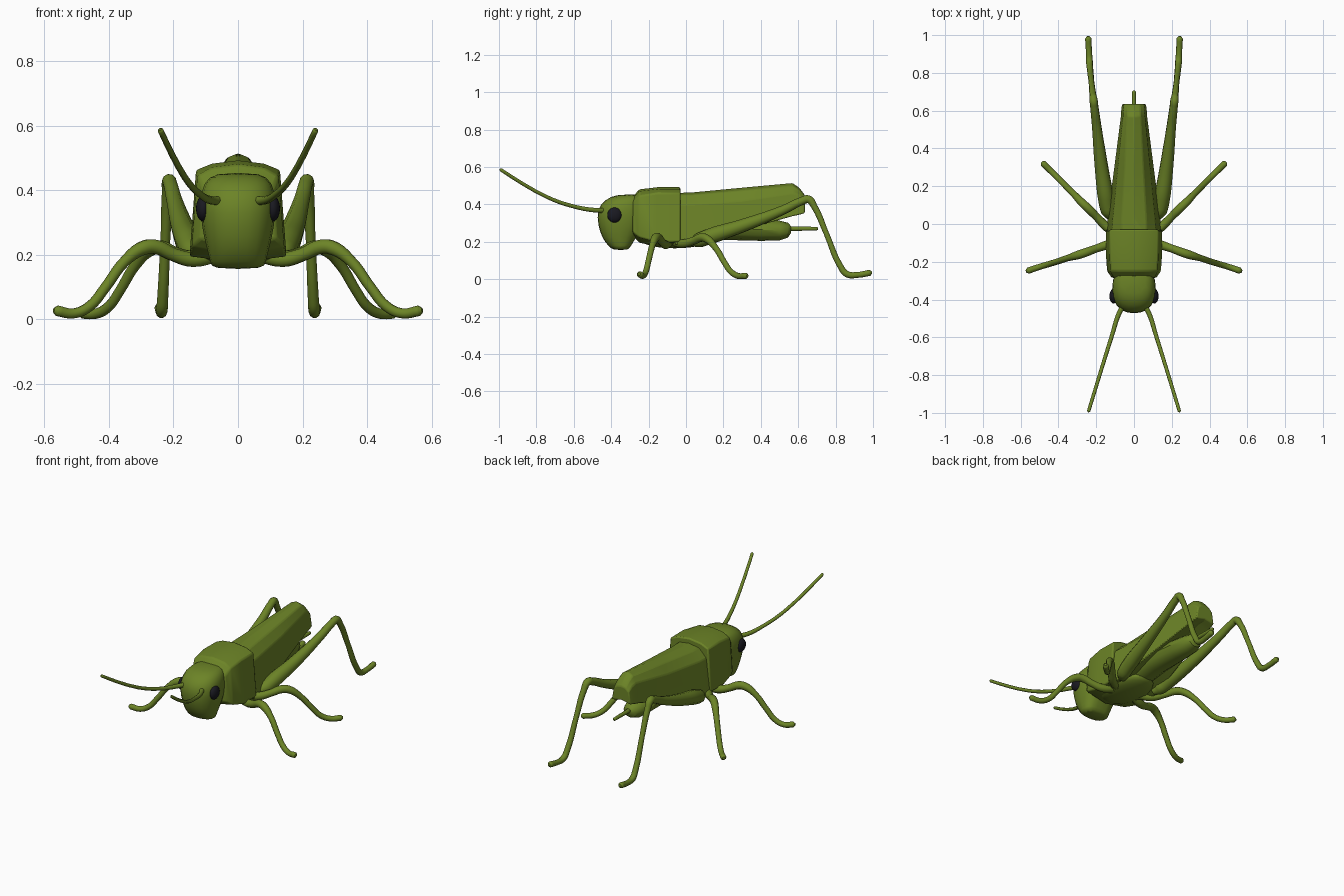
import bpy, bmesh
from math import sin, cos, pi, radians
from mathutils import Vector


def material(name, rgb):
    m = bpy.data.materials.new(name)
    m.diffuse_color = (*rgb, 1)
    return m


GREEN = material("leaf_green", (0.15, 0.23, 0.02))
BLACK = material("eye_black", (0.01, 0.01, 0.015))


def finish(ob, mat, angle=35):
    bpy.ops.object.select_all(action='DESELECT')
    ob.select_set(True)
    bpy.context.view_layer.objects.active = ob
    ob.data.materials.clear()
    ob.data.materials.append(mat)
    bpy.ops.object.shade_smooth_by_angle(angle=radians(angle))
    return ob


def mirror(ob):
    ob.modifiers.new("mirror", 'MIRROR').use_mirror_merge = False


def loft(name, halves, subsurf=0, bevel=0, angle=35):
    """Skin half rings (first and last point on x = 0), reflected in x."""
    bm = bmesh.new()
    rings = []
    for half in halves:
        pts = list(half) + [(-x, y, z) for x, y, z in half[-2:0:-1]]
        rings.append([bm.verts.new(p) for p in pts])
    n = len(rings[0])
    for a, b in zip(rings, rings[1:]):
        for i in range(n):
            j = (i + 1) % n
            bm.faces.new((a[i], a[j], b[j], b[i]))
    bm.faces.new(rings[0])
    bm.faces.new(rings[-1])
    bmesh.ops.recalc_face_normals(bm, faces=bm.faces)
    me = bpy.data.meshes.new(name)
    bm.to_mesh(me)
    bm.free()
    ob = bpy.data.objects.new(name, me)
    bpy.context.collection.objects.link(ob)
    finish(ob, GREEN, angle)
    if bevel:
        b = ob.modifiers.new("bevel", 'BEVEL')
        b.width, b.segments, b.angle_limit = bevel, 2, radians(25)
    if subsurf:
        s = ob.modifiers.new("round", 'SUBSURF')
        s.levels = s.render_levels = subsurf
    return ob


def tube(name, pts, mirrored=True):
    """Smooth tapering tube through (x, y, z, radius) points, rounded tip."""
    cu = bpy.data.curves.new(name, 'CURVE')
    cu.dimensions = '3D'
    cu.bevel_depth, cu.bevel_resolution = 1, 3
    cu.resolution_u, cu.use_fill_caps = 5, True
    a, b = Vector(pts[-2][:3]), Vector(pts[-1][:3])
    r = pts[-1][3]
    tip = b + (b - a).normalized() * r * 0.7
    pts = pts + [(*tip, r * 0.45)]
    sp = cu.splines.new('BEZIER')
    sp.bezier_points.add(len(pts) - 1)
    for bp, p in zip(sp.bezier_points, pts):
        bp.co, bp.radius = p[:3], p[3]
        bp.handle_left_type = bp.handle_right_type = 'AUTO'
    ob = bpy.data.objects.new(name, cu)
    bpy.context.collection.objects.link(ob)
    bpy.ops.object.select_all(action='DESELECT')
    ob.select_set(True)
    bpy.context.view_layer.objects.active = ob
    bpy.ops.object.convert(target='MESH')
    ob = bpy.context.view_layer.objects.active
    finish(ob, GREEN, 50)
    if mirrored:
        mirror(ob)
    return ob


def ball(name, loc, scale, mat):
    bpy.ops.mesh.primitive_uv_sphere_add(segments=20, ring_count=12, location=loc)
    ob = bpy.context.object
    ob.name = name
    ob.scale = scale
    bpy.ops.object.transform_apply(location=True, rotation=False, scale=True)
    return finish(ob, mat, 60)


# Head: stacked rounded rings (z, front y, back y, half width)
head = []
for z, f, b, w in [(0.155, -0.39, -0.31, 0.082), (0.175, -0.415, -0.295, 0.086),
                   (0.22, -0.452, -0.27, 0.098), (0.29, -0.475, -0.23, 0.115),
                   (0.37, -0.48, -0.23, 0.12), (0.425, -0.44, -0.23, 0.108),
                   (0.455, -0.37, -0.23, 0.072)]:
    d = b - f
    head.append([(0, f, z), (w * 0.6, f + d * 0.05, z), (w, f + d * 0.3, z),
                 (w, f + d * 0.75, z), (w * 0.7, b, z), (0, b, z)])
loft("head", head, subsurf=1, angle=60)

# Eyes
mirror(ball("eye", (0.108, -0.382, 0.343), (0.022, 0.039, 0.04), BLACK))


def shell(y, pts):
    return [(x, y, z) for x, z in pts]


# Saddle-shaped shield behind the head
loft("neck_shield", [
    shell(-0.285, [(0, 0.44), (0.07, 0.432), (0.108, 0.405), (0.118, 0.25), (0, 0.23)]),
    shell(-0.25, [(0, 0.48), (0.08, 0.47), (0.125, 0.445), (0.143, 0.225), (0, 0.195)]),
    shell(-0.15, [(0, 0.492), (0.08, 0.482), (0.13, 0.462), (0.15, 0.195), (0, 0.175)]),
    shell(-0.03, [(0, 0.492), (0.08, 0.482), (0.13, 0.46), (0.15, 0.20), (0, 0.18)]),
], bevel=0.008)

# Folded wings, roof-shaped, narrowing to the rear
loft("folded_wings", [
    shell(-0.06, [(0, 0.46), (0.07, 0.45), (0.12, 0.40), (0.146, 0.185), (0, 0.22)]),
    shell(0.03, [(0, 0.464), (0.065, 0.452), (0.112, 0.40), (0.14, 0.18), (0, 0.22)]),
    shell(0.30, [(0, 0.49), (0.05, 0.475), (0.085, 0.42), (0.105, 0.26), (0, 0.29)]),
    shell(0.57, [(0, 0.515), (0.035, 0.50), (0.058, 0.46), (0.07, 0.335), (0, 0.36)]),
    shell(0.605, [(0, 0.49), (0.033, 0.48), (0.055, 0.45), (0.068, 0.343), (0, 0.36)]),
    shell(0.635, [(0, 0.45), (0.03, 0.445), (0.052, 0.425), (0.064, 0.352), (0, 0.365)]),
], bevel=0.006, angle=25)

# Abdomen: elliptical rings (y, centre z, half width, half height)
loft("abdomen", [
    [(sin(i * pi / 6) * w, y, c + cos(i * pi / 6) * h) for i in range(7)]
    for y, c, w, h in [(-0.02, 0.25, 0.09, 0.07), (0.2, 0.275, 0.085, 0.065),
                       (0.4, 0.265, 0.072, 0.06), (0.5, 0.26, 0.062, 0.053),
                       (0.545, 0.262, 0.045, 0.04), (0.562, 0.265, 0.02, 0.018)]])
tube("tail_spike", [(0, 0.52, 0.27, 0.014), (0, 0.6, 0.27, 0.012),
                    (0, 0.70, 0.27, 0.010)], mirrored=False)

# Underside of the thorax
ball("thorax_underside", (0, -0.06, 0.21), (0.125, 0.18, 0.045), GREEN)

# Antennae
tube("antenna", [(0.055, -0.43, 0.368, 0.014), (0.08, -0.475, 0.368, 0.013),
                 (0.115, -0.585, 0.385, 0.011), (0.165, -0.745, 0.44, 0.010),
                 (0.24, -0.99, 0.585, 0.009)])

# Legs
tube("front_leg", [(0.07, -0.09, 0.20, 0.025), (0.14, -0.11, 0.185, 0.024),
                   (0.20, -0.13, 0.20, 0.021), (0.255, -0.15, 0.224, 0.023),
                   (0.29, -0.162, 0.222, 0.023), (0.35, -0.18, 0.18, 0.017),
                   (0.41, -0.20, 0.10, 0.016), (0.46, -0.215, 0.04, 0.016),
                   (0.51, -0.23, 0.018, 0.016), (0.56, -0.247, 0.026, 0.017)])
tube("middle_leg", [(0.08, -0.06, 0.20, 0.025), (0.145, -0.015, 0.19, 0.024),
                    (0.20, 0.04, 0.205, 0.021), (0.24, 0.08, 0.222, 0.023),
                    (0.27, 0.108, 0.218, 0.022), (0.32, 0.16, 0.165, 0.017),
                    (0.365, 0.205, 0.09, 0.016), (0.40, 0.24, 0.04, 0.016),
                    (0.44, 0.28, 0.017, 0.016), (0.48, 0.32, 0.018, 0.017)])
tube("hind_leg", [(0.115, 0.03, 0.195, 0.022), (0.135, 0.07, 0.208, 0.04),
                  (0.152, 0.16, 0.24, 0.043), (0.172, 0.30, 0.285, 0.036),
                  (0.198, 0.52, 0.37, 0.025), (0.21, 0.62, 0.418, 0.022),
                  (0.214, 0.655, 0.427, 0.022), (0.218, 0.685, 0.39, 0.018),
                  (0.225, 0.75, 0.245, 0.015), (0.233, 0.825, 0.07, 0.017),
                  (0.236, 0.86, 0.027, 0.018), (0.239, 0.92, 0.023, 0.016),
                  (0.242, 0.982, 0.034, 0.017)])
